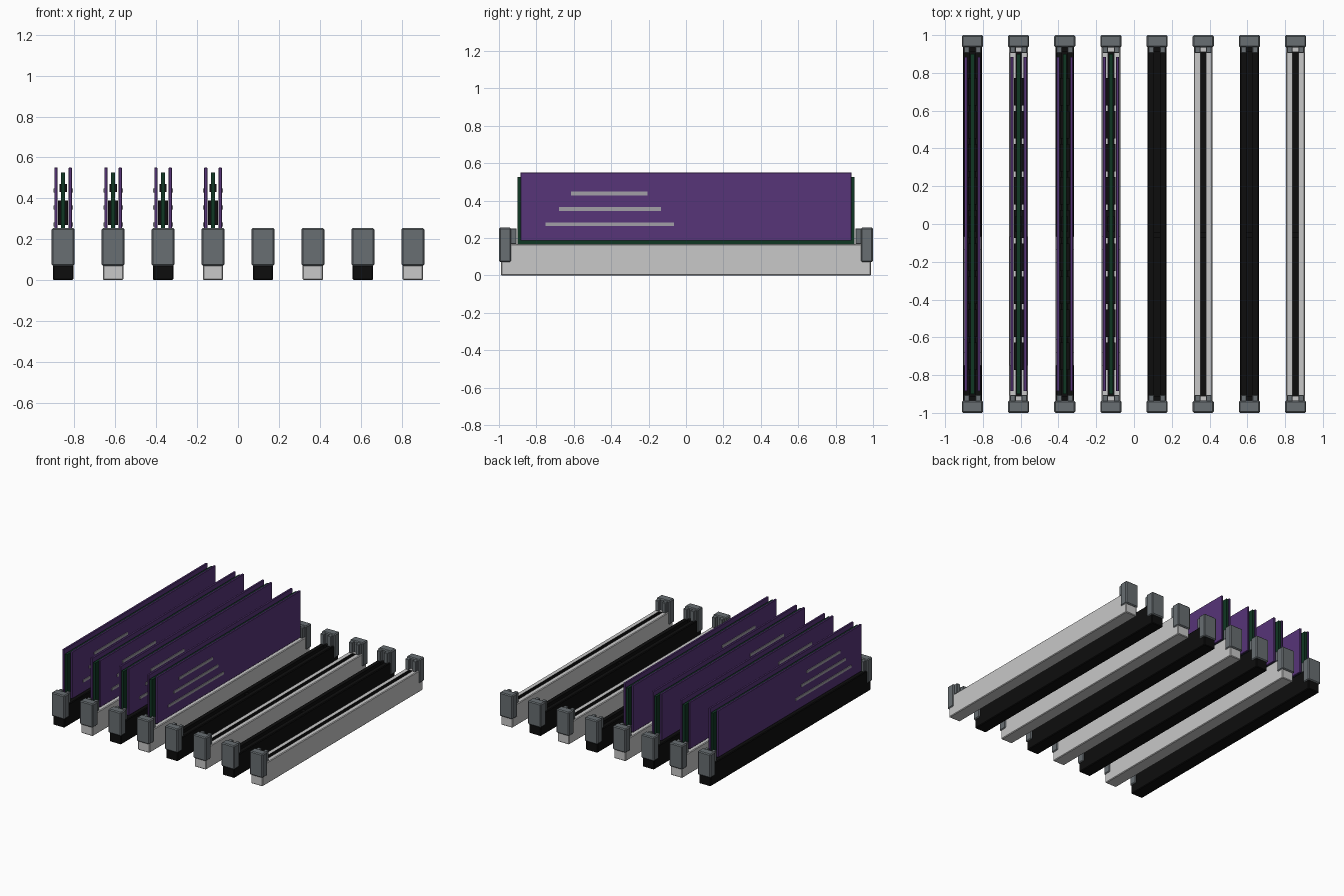
import bpy, bmesh
from mathutils import Matrix

default = bpy.data.objects.get("Cube")
if default:
    bpy.data.objects.remove(default, do_unlink=True)


def material(name, r, g, b):
    m = bpy.data.materials.new(name)
    m.use_nodes = True
    m.diffuse_color = (r, g, b, 1)
    m.node_tree.nodes["Principled BSDF"].inputs["Base Color"].default_value = (r, g, b, 1)
    return m


WHITE = material("pale grey plastic", 0.58, 0.58, 0.58)
BLACK = material("black plastic", 0.004, 0.004, 0.004)
GREY = material("slate grey latch", 0.138, 0.156, 0.168)
PURPLE = material("purple metal", 0.095, 0.035, 0.19)
GREEN = material("dark green board", 0.005, 0.038, 0.017)
SILVER = material("silver stripe", 0.36, 0.35, 0.39)


def add_box(bm, x, y, z, bevel=0.0):
    """Add a box from (min, max) ranges, with optional chamfered edges."""
    size = [r[1] - r[0] for r in (x, y, z)]
    mid = [(r[0] + r[1]) / 2 for r in (x, y, z)]
    mat = Matrix.Translation(mid) @ Matrix.Diagonal((*size, 1))
    verts = bmesh.ops.create_cube(bm, size=1, matrix=mat)["verts"]
    if bevel:
        edges = list({e for v in verts for e in v.link_edges})
        bmesh.ops.bevel(bm, geom=edges, offset=bevel, segments=1, affect="EDGES")


def finish(bm, name, x, *mats):
    bmesh.ops.recalc_face_normals(bm, faces=bm.faces)
    mesh = bpy.data.meshes.new(name)
    bm.to_mesh(mesh)
    bm.free()
    for m in mats:
        mesh.materials.append(m)
    obj = bpy.data.objects.new(name, mesh)
    obj.location.x = x
    bpy.context.collection.objects.link(obj)
    return obj


def socket(x, body):
    """Long chamfered bar with a dark trench along its top."""
    bm = bmesh.new()
    add_box(bm, (-0.05, 0.05), (-0.99, 0.99), (0, 0.168), 0.005)
    top = max(bm.faces, key=lambda f: f.calc_center_median().z)
    bmesh.ops.inset_region(bm, faces=[top], thickness=0.02)
    for v in top.verts:
        v.co.x = 0.015 if v.co.x > 0 else -0.015
        v.co.y = 0.91 if v.co.y > 0 else -0.91
    trench = bmesh.ops.extrude_discrete_faces(bm, faces=[top])["faces"][0]
    bmesh.ops.translate(bm, verts=trench.verts, vec=(0, 0, -0.1))
    trench.material_index = 1
    for e in trench.edges:
        for f in e.link_faces:
            f.material_index = 1
    finish(bm, "socket", x, body, BLACK)

    # Alignment key inside the trench
    bm = bmesh.new()
    add_box(bm, (-0.015, 0.015), (-0.075, -0.045), (0.068, 0.16))
    finish(bm, "socket_key", x, BLACK)


def latch(x, side):
    """End clip with two small prongs gripping the board."""
    bm = bmesh.new()
    outer = sorted((side * 0.935, side * 1.0))
    inner = sorted((side * 0.905, side * 0.94))
    add_box(bm, (-0.056, 0.056), outer, (0.07, 0.255), 0.007)
    for s in (-1, 1):
        add_box(bm, sorted((s * 0.015, s * 0.045)), inner, (0.168, 0.25), 0.003)
    finish(bm, "front_latch" if side < 0 else "back_latch", x, GREY)


def memory_module(x):
    # Circuit board
    bm = bmesh.new()
    add_box(bm, (-0.01, 0.01), (-0.9, 0.9), (0.08, 0.527))
    finish(bm, "circuit_board", x, GREEN)

    # Rows of chips on both faces, with one small controller each
    bm = bmesh.new()
    for s in (-1, 1):
        for i in range(-4, 5):
            y = i * 0.175
            add_box(bm, sorted((s * 0.01, s * 0.025)), (y - 0.073, y + 0.073), (0.27, 0.39))
        add_box(bm, sorted((s * 0.01, s * 0.018)), (-0.04, 0.04), (0.43, 0.47))
    finish(bm, "memory_chips", x, BLACK)

    # Heat spreader plates
    bm = bmesh.new()
    for s in (-1, 1):
        add_box(bm, sorted((s * 0.027, s * 0.043)), (-0.885, 0.885), (0.185, 0.55), 0.002)
    finish(bm, "heat_spreaders", x, PURPLE)

    # Stepped stripes on the outer faces
    bm = bmesh.new()
    for s in (-1, 1):
        for z, y0, y1 in ((0.273, -0.75, -0.065), (0.355, -0.68, -0.135), (0.438, -0.615, -0.205)):
            add_box(bm, sorted((s * 0.042, s * 0.048)), (y0, y1), (z - 0.01, z + 0.01))
    finish(bm, "spreader_stripes", x, SILVER)


# Eight sockets alternating in colour, the first four filled
for i in range(8):
    cx = (i - 3.5) * 0.2443
    socket(cx, WHITE if i % 2 else BLACK)
    for end in (-1, 1):
        latch(cx, end)
    if i < 4:
        memory_module(cx)
